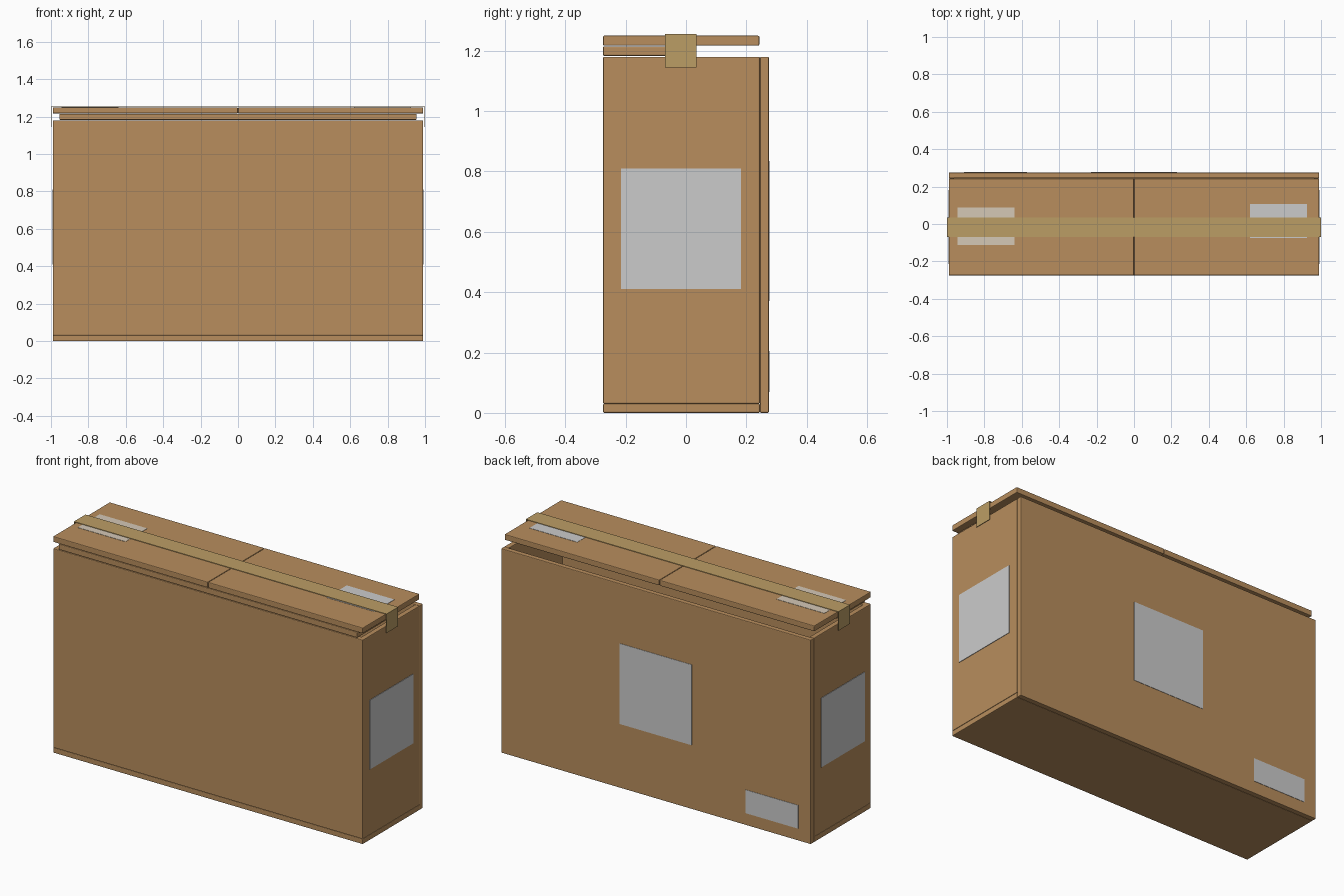
import bpy, bmesh

if "Cube" in bpy.data.objects:
    bpy.data.objects.remove(bpy.data.objects["Cube"])


def material(name, rgb):
    m = bpy.data.materials.new(name)
    m.diffuse_color = (*rgb, 1)
    m.use_nodes = True
    m.node_tree.nodes["Principled BSDF"].inputs["Base Color"].default_value = m.diffuse_color
    return m


CARD = material("cardboard", (0.48, 0.27, 0.11))
TAPE = material("packing_tape", (0.50, 0.34, 0.13))
PALE = material("pale_paper", (0.66, 0.58, 0.47))


def finish(name, bm, mat=None, bevel=0.0):
    bmesh.ops.recalc_face_normals(bm, faces=bm.faces)
    me = bpy.data.meshes.new(name)
    bm.to_mesh(me)
    bm.free()
    ob = bpy.data.objects.new(name, me)
    bpy.context.collection.objects.link(ob)
    if mat:
        me.materials.append(mat)
    if bevel:
        b = ob.modifiers.new("soft_edge", 'BEVEL')
        b.width, b.segments = bevel, 2
    return ob


def box(name, x, y, z, mat=None, bevel=0.0):
    """Box given by its (min, max) range on each axis."""
    bm = bmesh.new()
    bmesh.ops.create_cube(bm, size=1)
    for v in bm.verts:
        v.co = [sum(r) / 2 + c * (r[1] - r[0]) for r, c in zip((x, y, z), v.co)]
    return finish(name, bm, mat, bevel)


def extrude(name, pts, offset, mat, bevel=0.0):
    """Closed 3D outline pushed along an offset."""
    bm = bmesh.new()
    face = bm.faces.new([bm.verts.new(p) for p in pts])
    new = bmesh.ops.extrude_face_region(bm, geom=[face], use_keep_orig=True)["geom"]
    bmesh.ops.translate(bm, vec=offset, verts=[g for g in new if isinstance(g, bmesh.types.BMVert)])
    return finish(name, bm, mat, bevel)


X, F, B, T = 0.99, -0.275, 0.275, 0.03   # half width, front, back, board thickness
H = 1.18                                 # wall height
S = B - T                                # seam in front of the back wall
BV = 0.004

# Hollow box: bottom, one folded board for front and sides, back board
box("bottom_panel", (-X, X), (F, S), (0, T), CARD, BV)
u = [(-X, S), (-X, F), (X, F), (X, S), (X - T, S), (X - T, F + T), (T - X, F + T), (T - X, S)]
extrude("front_and_side_walls", [(a, b, T) for a, b in u], (0, 0, H - T), CARD, BV).modifiers[0].width = BV
bpy.data.objects["front_and_side_walls"].scale.z = 1
for v in bpy.data.objects["front_and_side_walls"].data.vertices:
    v.co.z = min(v.co.z, H)
box("back_wall", (-X, X), (S, B), (0, H), CARD, BV)

# Lid: half-depth inner flap below two outer flaps meeting in the middle
box("inner_flap", (-0.955, 0.955), (F, -0.01), (1.183, 1.215), CARD, BV)
box("outer_flap_left", (-X, -0.001), (F, 0.243), (1.217, 1.25), CARD, BV)
box("outer_flap_right", (0.001, X), (F, 0.243), (1.217, 1.25), CARD, BV)

# Tape over the lid, folded down both ends
o, i, low, top, t = 0.999, 0.996, 1.145, 1.252, 0.003
path = [(-o, low), (-o, top + t), (o, top + t), (o, low), (i, low), (i, top), (-i, top), (-i, low)]
extrude("tape_strip", [(a, -0.07, b) for a, b in path], (0, 0.105, 0), TAPE)

# Paper labels
for side, s in (("left", -1), ("right", 1)):
    box("side_label_" + side, sorted((s * X, s * (X + 0.003))), (-0.215, 0.183), (0.41, 0.81))
box("back_label_large", (-0.23, 0.23), (B, B + 0.002), (0.37, 0.835))
box("back_label_small", (-0.91, -0.573), (B, B + 0.002), (0.07, 0.205))
box("top_label_pale", (-0.945, -0.64), (-0.113, 0.087), (1.25, 1.2515), PALE)
box("top_label_grey", (0.62, 0.925), (-0.075, 0.107), (1.25, 1.2515))
